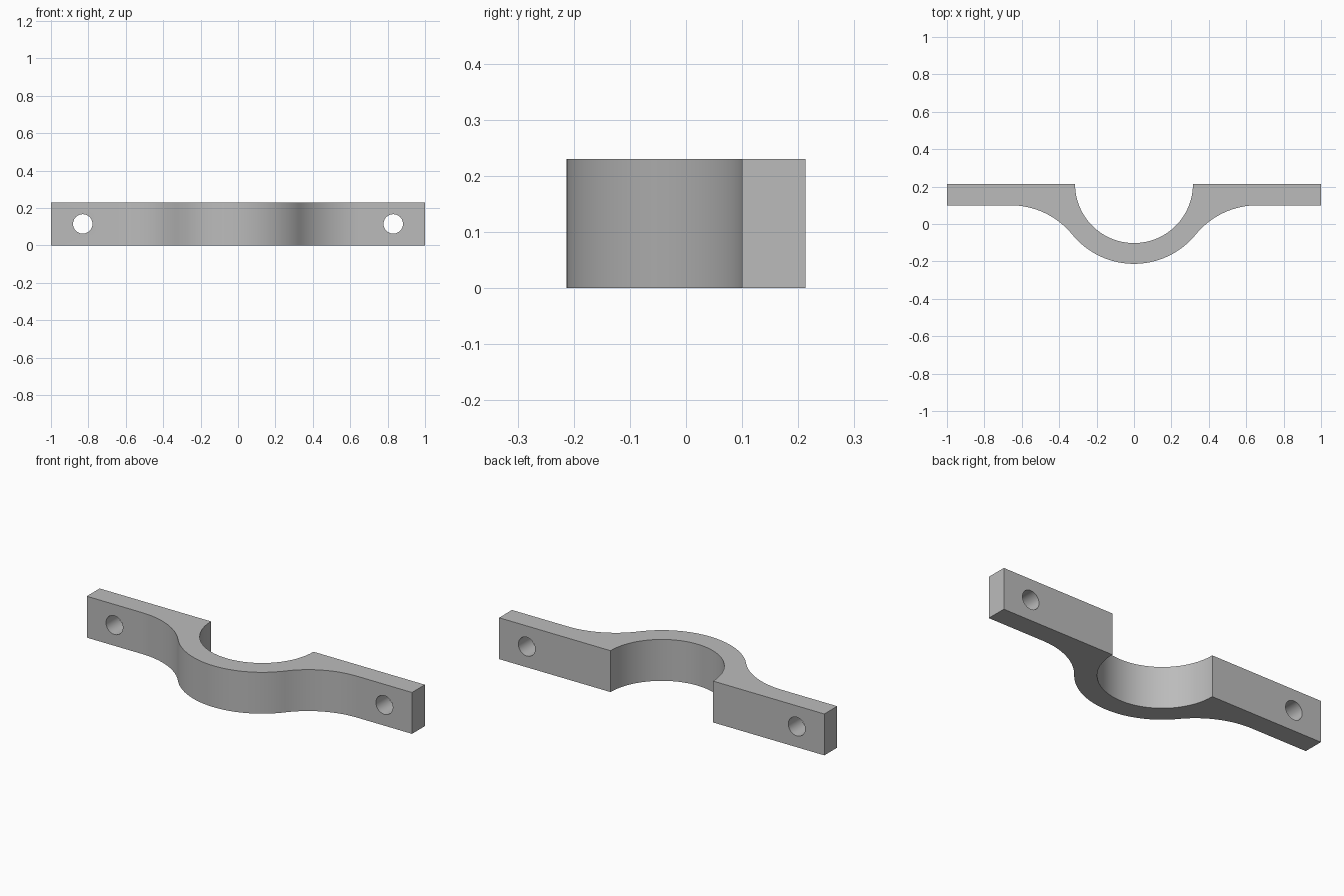
import bpy
import bmesh
from math import sin, cos, pi, radians, sqrt, asin
from mathutils import Vector

if "Cube" in bpy.data.objects:
    bpy.data.objects.remove(bpy.data.objects["Cube"], do_unlink=True)

HEIGHT = 0.23
BACK = 0.213          # flat rear mating plane, also the bore centre
FLANGE = 0.10         # front plane of the flanges
INNER, OUTER = 0.315, 0.426
HOLE_X, HOLE_R = 0.83, 0.052

# Plain grey metal
metal = bpy.data.materials.new("grey metal")
metal.use_nodes = True
grey = (0.5, 0.5, 0.5, 1)
metal.diffuse_color = grey
metal.node_tree.nodes["Principled BSDF"].inputs["Base Color"].default_value = grey


def arc(cx, cy, radius, start, end, steps):
    """Points along an arc, angles in radians."""
    angles = [start + (end - start) * i / steps for i in range(steps + 1)]
    return [(cx + radius * cos(a), cy + radius * sin(a)) for a in angles]


# Half outline: bore, flange, concave blend, outer saddle
blend_y = FLANGE - OUTER
blend_x = sqrt((2 * OUTER) ** 2 - (BACK - blend_y) ** 2)
lean = asin((BACK - blend_y) / (2 * OUTER))
half = arc(0, BACK, INNER, -pi / 2, 0, 32)
half += [(1, BACK), (1, FLANGE)]
half += arc(blend_x, blend_y, OUTER, pi / 2, pi - lean, 20)
half += arc(0, BACK, OUTER, -lean, -pi / 2, 24)[1:]
outline = half + [(-x, y) for x, y in reversed(half[1:-1])]
# Bore bottom belongs to both halves, so the mirrored loop closes on it

# Clamp body
bm = bmesh.new()
right_side = [bm.verts.new((x, y, 0)) for x, y in half]
left_side = [bm.verts.new((x, y, 0)) for x, y in outline[len(half):]]
base = bm.faces.new(right_side + left_side)
top = bmesh.ops.extrude_face_region(bm, geom=[base])["geom"]
bmesh.ops.translate(bm, vec=Vector((0, 0, HEIGHT)),
                    verts=[g for g in top if isinstance(g, bmesh.types.BMVert)])
bmesh.ops.recalc_face_normals(bm, faces=bm.faces[:])
mesh = bpy.data.meshes.new("clamp_half")
bm.to_mesh(mesh)
bm.free()
clamp = bpy.data.objects.new("clamp_half", mesh)
bpy.context.collection.objects.link(clamp)
mesh.materials.append(metal)

# Bolt holes through both flanges
for side in (-1, 1):
    bpy.ops.mesh.primitive_cylinder_add(
        vertices=40, radius=HOLE_R, depth=0.4,
        location=(side * HOLE_X, (BACK + FLANGE) / 2, HEIGHT / 2),
        rotation=(pi / 2, 0, 0))
    cutter = bpy.context.object
    cutter.name = "bolt_hole_cutter"
    cutter.hide_render = True
    cutter.data.materials.append(metal)
    cut = clamp.modifiers.new("bolt_hole", "BOOLEAN")
    cut.operation = "DIFFERENCE"
    cut.solver = "EXACT"
    cut.object = cutter
    bpy.ops.object.select_all(action="DESELECT")
    clamp.select_set(True)
    bpy.context.view_layer.objects.active = clamp
    bpy.ops.object.modifier_apply(modifier=cut.name)
    bpy.data.objects.remove(cutter, do_unlink=True)

bpy.ops.object.shade_smooth_by_angle(angle=radians(30))
